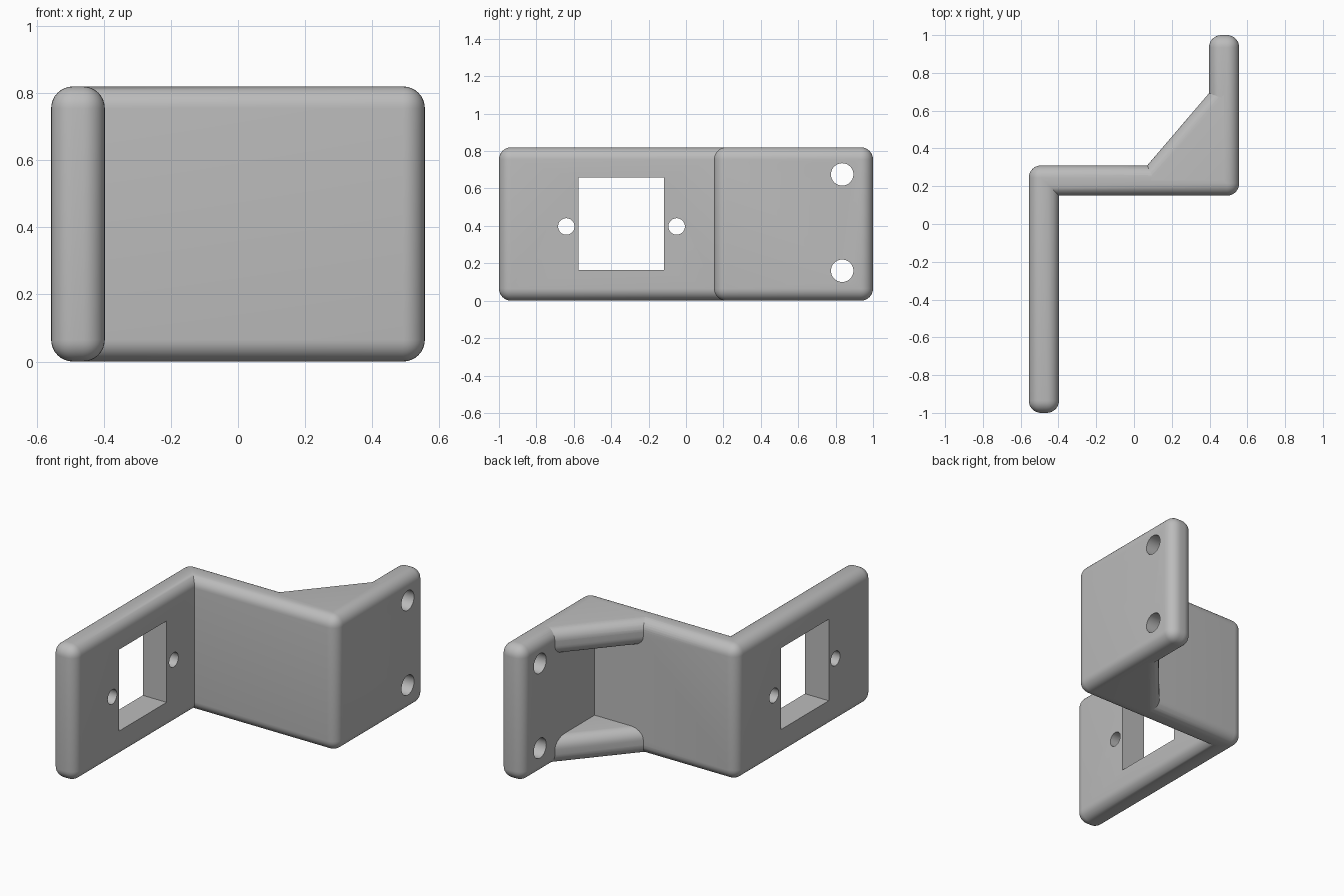
import bpy, bmesh, math
from mathutils import Matrix

if "Cube" in bpy.data.objects:
    bpy.data.objects.remove(bpy.data.objects["Cube"])

HEIGHT, THICK, ROUND = 0.82, 0.16, 0.065

grey = bpy.data.materials.new("plain grey")
grey.use_nodes = True
colour = (0.5, 0.5, 0.5, 1)
grey.diffuse_color = colour
grey.node_tree.nodes["Principled BSDF"].inputs["Base Color"].default_value = colour


def make_object(name, bm):
    bmesh.ops.recalc_face_normals(bm, faces=bm.faces)
    mesh = bpy.data.meshes.new(name)
    bm.to_mesh(mesh)
    bm.free()
    mesh.materials.append(grey)
    obj = bpy.data.objects.new(name, mesh)
    bpy.context.collection.objects.link(obj)
    return obj


def prism(name, outline, z0, z1, rounded):
    """Extrude a plan outline and round the edges chosen by a rule."""
    bm = bmesh.new()
    base = bm.faces.new([bm.verts.new((x, y, z0)) for x, y in outline])
    top = bmesh.ops.extrude_face_region(bm, geom=[base])["geom"]
    bmesh.ops.translate(bm, vec=(0, 0, z1 - z0),
                        verts=[v for v in top if isinstance(v, bmesh.types.BMVert)])
    bmesh.ops.recalc_face_normals(bm, faces=bm.faces)
    bm.normal_update()
    edges = [e for e in bm.edges if rounded(e)]
    bmesh.ops.bevel(bm, geom=edges, offset=ROUND, segments=8, profile=0.5,
                    affect='EDGES', clamp_overlap=False)
    return make_object(name, bm)


def combine(target, tool, operation):
    mod = target.modifiers.new(operation.title(), 'BOOLEAN')
    mod.operation, mod.solver, mod.object = operation, 'EXACT', tool
    bpy.context.view_layer.objects.active = target
    bpy.ops.object.modifier_apply(modifier=mod.name)
    bpy.data.objects.remove(tool)


def drill(target, y, z, radius):
    bm = bmesh.new()
    bmesh.ops.create_cone(bm, cap_ends=True, segments=40, radius1=radius,
                          radius2=radius, depth=3,
                          matrix=Matrix.Translation((0, y, z)) @ Matrix.Rotation(math.pi / 2, 4, 'Y'))
    combine(target, make_object("hole_cutter", bm), 'DIFFERENCE')


# Stepped bracket: front arm, cross plate and rear flange in one outline
left, right, front, back = -0.557, 0.557, 0.15, 0.31
outline = [(left, -1), (left + THICK, -1), (left + THICK, front), (right, front),
           (right, 1), (right - THICK, 1), (right - THICK, back), (left, back)]
bracket = prism("bracket", outline, 0, HEIGHT, lambda e: e.is_convex)


# Triangular gussets in the inner corner, rounded along the sloping side
def sloping(e):
    d = e.verts[1].co - e.verts[0].co
    return abs(d.x) > 0.01 and abs(d.y) > 0.01


slope = 0.38 / 0.325
mid_x, mid_y = right - THICK / 2, (front + back) / 2
corner = [(mid_x, mid_y), (mid_x, 0.69 + (mid_x - 0.395) * slope),
          (0.07 - (back - mid_y) / slope, mid_y)]
for z in (0, HEIGHT - THICK):
    combine(bracket, prism("gusset", corner, z, z + THICK, sloping), 'UNION')

# Square window and its two screw holes in the front arm
bm = bmesh.new()
bmesh.ops.create_cube(bm, size=1, matrix=Matrix.Translation((left, -0.347, 0.412))
                      @ Matrix.Diagonal((1, 0.457, 0.495, 1)))
combine(bracket, make_object("window_cutter", bm), 'DIFFERENCE')
for y in (-0.64, -0.05):
    drill(bracket, y, 0.397, 0.044)

# Mounting holes in the rear flange
for z in (0.16, 0.675):
    drill(bracket, 0.835, z, 0.06)

bpy.ops.object.select_all(action='DESELECT')
bracket.select_set(True)
bpy.context.view_layer.objects.active = bracket
bpy.ops.object.shade_smooth_by_angle(angle=math.radians(30))
